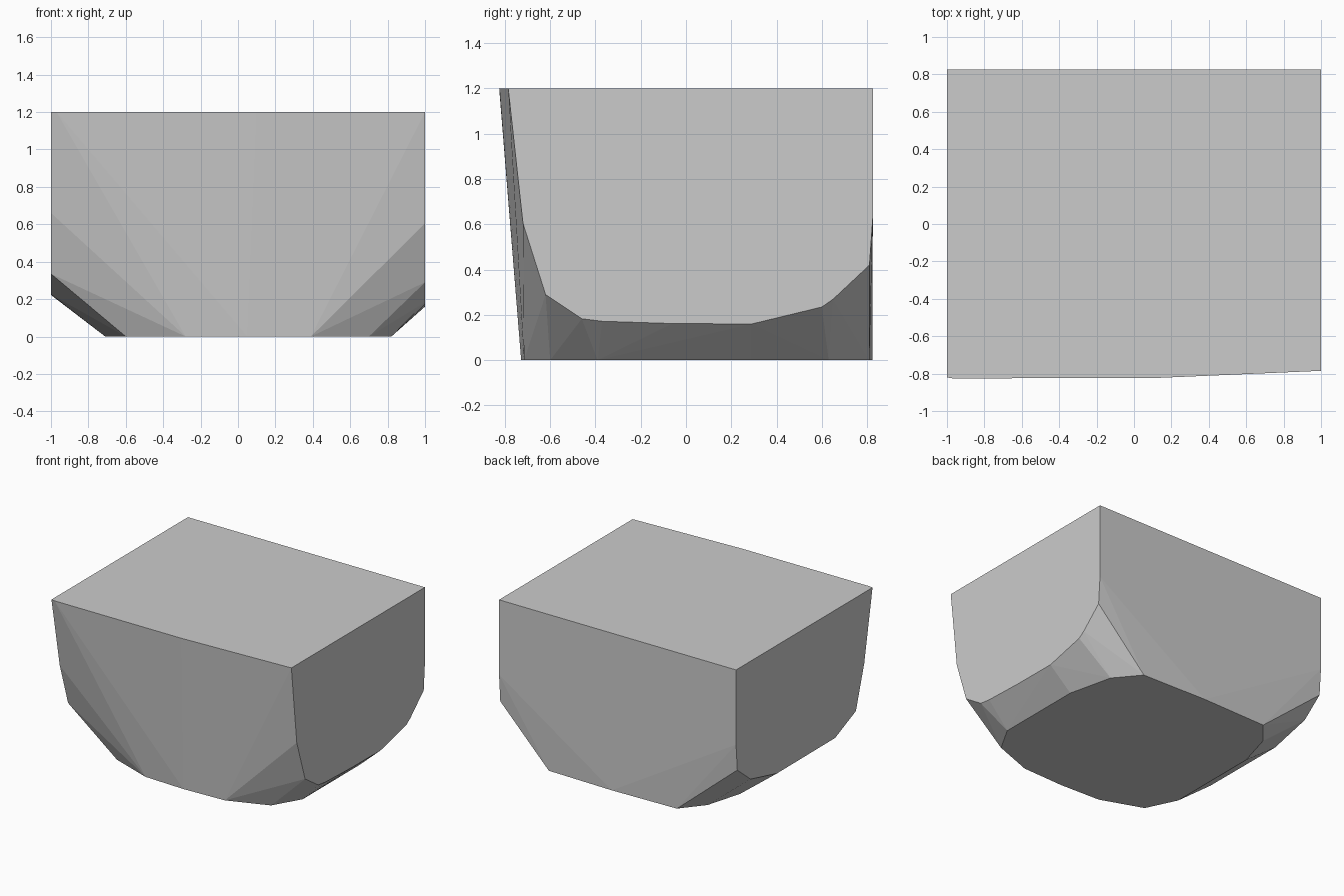
import bpy, bmesh, math

if "Cube" in bpy.data.objects:
    bpy.data.objects.remove(bpy.data.objects["Cube"])

# Outline of the flat top (x, y)
TOP = [(-1, 0.825), (1, 0.825), (1, -0.785), (0.4, -0.81), (0.1, -0.824),
       (-0.97, -0.825), (-1, -0.82)]
# Outline of the flat underside (x, y)
BOTTOM = [(0.59, 0.81), (0.74, 0.63), (0.82, 0.29), (0.82, -0.39),
          (0.70, -0.60), (0.39, -0.715), (0.05, -0.728), (-0.28, -0.715),
          (-0.60, -0.60), (-0.71, -0.37), (-0.71, 0.36), (-0.63, 0.64),
          (-0.49, 0.81), (0.05, 0.823)]
# Lower edges of the two flat sides (y, z)
RIGHT = [(-0.72, 0.605), (-0.62, 0.29), (-0.46, 0.183), (-0.37, 0.172),
         (-0.06, 0.162), (0.29, 0.16), (0.60, 0.235), (0.65, 0.27),
         (0.81, 0.42), (0.825, 0.63)]
LEFT = [(-0.72, 0.66), (-0.62, 0.335), (-0.37, 0.225), (0.33, 0.222),
        (0.65, 0.30), (0.81, 0.43), (0.825, 0.63)]

points = [(x, y, 1.2) for x, y in TOP]
points += [(x, y, 0) for x, y in BOTTOM]
points += [(1, y, z) for y, z in RIGHT]
points += [(-1, y, z) for y, z in LEFT]

# Faceted block: the convex skin stretched over the outlines
bm = bmesh.new()
for p in points:
    bm.verts.new(p)
hull = bmesh.ops.convex_hull(bm, input=bm.verts[:])
unused = {v for v in hull["geom_interior"] + hull["geom_unused"]
          if isinstance(v, bmesh.types.BMVert) and v.is_valid}
bmesh.ops.delete(bm, geom=list(unused), context='VERTS')
bmesh.ops.dissolve_limit(bm, angle_limit=math.radians(0.5),
                         verts=bm.verts[:], edges=bm.edges[:])
bmesh.ops.recalc_face_normals(bm, faces=bm.faces[:])

mesh = bpy.data.meshes.new("faceted_block")
bm.to_mesh(mesh)
bm.free()
block = bpy.data.objects.new("faceted_block", mesh)
bpy.context.collection.objects.link(block)

grey = bpy.data.materials.new("light_grey")
grey.diffuse_color = (0.6, 0.6, 0.6, 1)
grey.use_nodes = True
grey.node_tree.nodes["Principled BSDF"].inputs["Base Color"].default_value = grey.diffuse_color
mesh.materials.append(grey)
